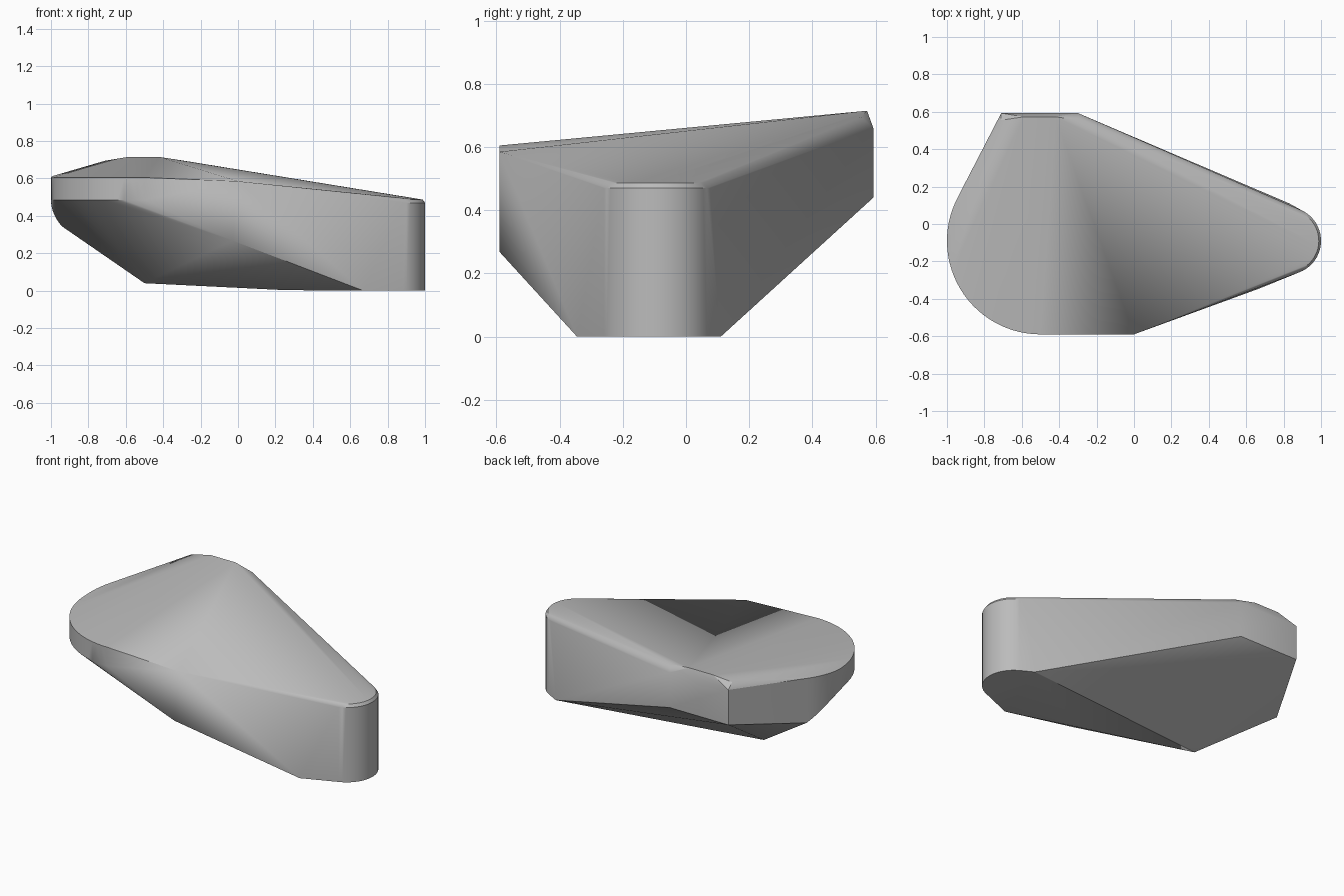
import bpy, bmesh
from math import radians, cos, sin

cube = bpy.data.objects.get("Cube")
if cube:
    bpy.data.objects.remove(cube, do_unlink=True)

# Single plain grey
grey = bpy.data.materials.new("plain grey")
grey.use_nodes = True
colour = (0.5, 0.5, 0.5, 1)
grey.diffuse_color = colour
grey.node_tree.nodes["Principled BSDF"].inputs["Base Color"].default_value = colour


def arc(cx, cy, r, start, end, steps):
    """Points on an arc in plan, angles in degrees."""
    angles = [radians(start + (end - start) * i / steps) for i in range(steps + 1)]
    return [(cx + r * cos(a), cy + r * sin(a)) for a in angles]


points = []

# Rounded nose: upright wall with a softened top edge
points += [(x, y, 0.47) for x, y in arc(0.82, -0.09, 0.18, -70, 67, 20)]
points += [(x, y, 0.487) for x, y in arc(0.82, -0.09, 0.168, -70, 67, 20)]
points += [(x, y, 0.0) for x, y in arc(0.82, -0.09, 0.18, -70, 67, 20)]
points += [(0.67, -0.345, 0.0), (0.83, 0.11, 0.0)]

# Broad rounded end: narrow upright rim
for x, y in arc(-0.5, -0.09, 0.5, 152, 270, 28):
    rise = max(0.0, y + 0.09)
    points += [(x, y, 0.605 + 0.08 * rise), (x, y, 0.485 - 0.6 * rise)]
points += [(-0.91, 0.17, 0.34), (-0.925, 0.17, 0.63)]

# Front shoulder where the straight wall turns toward the nose
points += [(0.0, -0.59, 0.585), (-0.03, -0.59, 0.268)]

# Raised back edge with a bevel
points += [(-0.71, 0.555, 0.695), (-0.59, 0.573, 0.715),
           (-0.42, 0.573, 0.715), (-0.29, 0.555, 0.695)]
for x in (-0.71, -0.3):
    points += [(x, 0.593, 0.66), (x, 0.593, 0.44)]

# Keel under the broad end
points += [(-0.5, -0.06, 0.04), (0.25, -0.2, 0.003)]

# Wrap the sections in one faceted skin
bm = bmesh.new()
for p in points:
    bm.verts.new(p)
bmesh.ops.convex_hull(bm, input=bm.verts[:])
bmesh.ops.delete(bm, geom=[v for v in bm.verts if not v.link_faces], context='VERTS')
bmesh.ops.dissolve_limit(bm, angle_limit=radians(0.5), verts=bm.verts[:], edges=bm.edges[:])
bmesh.ops.recalc_face_normals(bm, faces=bm.faces[:])
mesh = bpy.data.meshes.new("wedge_body")
bm.to_mesh(mesh)
bm.free()
mesh.materials.append(grey)
body = bpy.data.objects.new("wedge_body", mesh)
bpy.context.collection.objects.link(body)

bpy.ops.object.select_all(action='DESELECT')
body.select_set(True)
bpy.context.view_layer.objects.active = body
bpy.ops.object.shade_smooth_by_angle(angle=radians(25))
